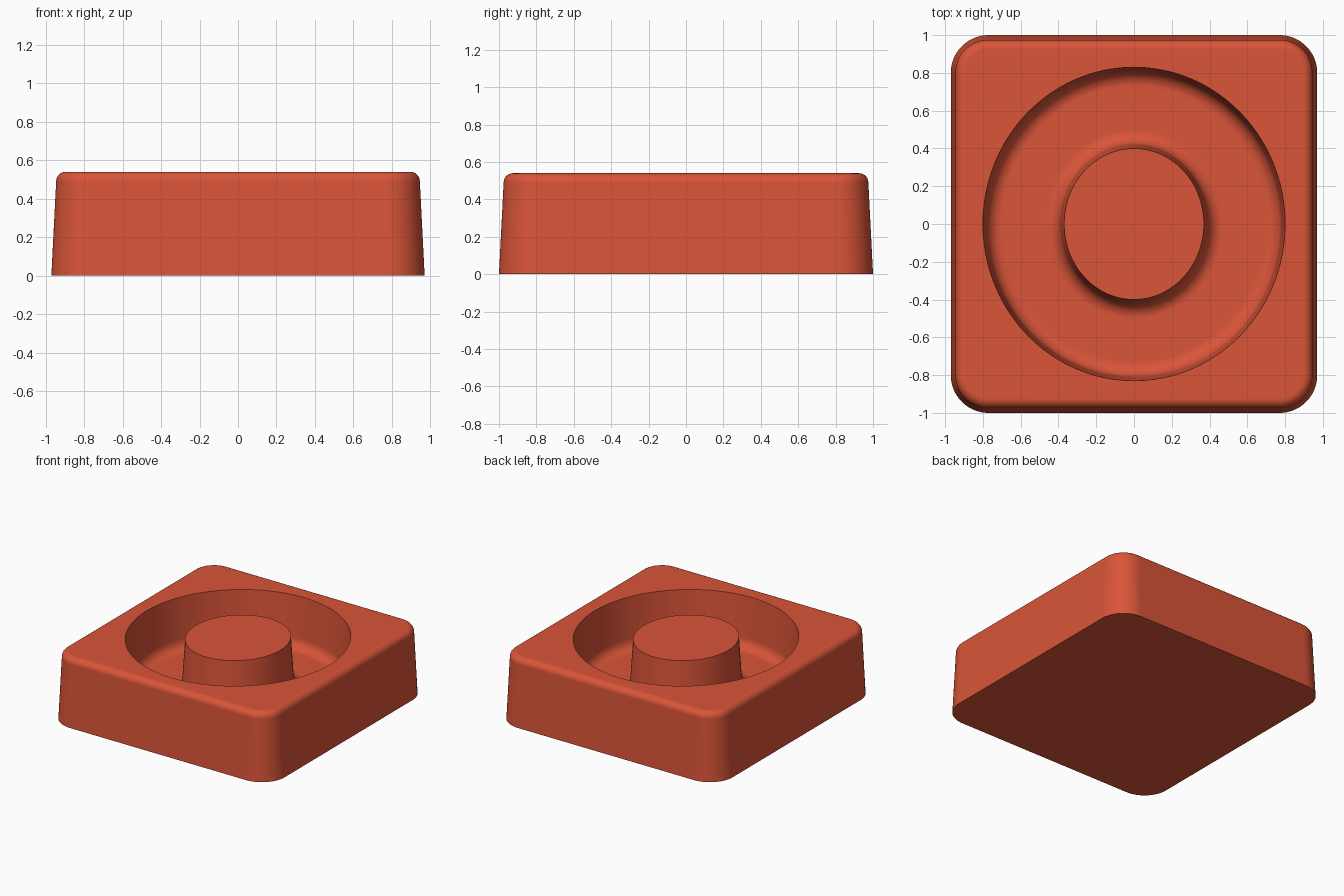
import bpy, bmesh
from math import sin, cos, pi, radians

cube = bpy.data.objects.get("Cube")
if cube:
    bpy.data.objects.remove(cube)

STEPS = 24      # points per quarter turn
HEIGHT = 0.54
FLOOR = 0.14
EDGE = 0.05     # rounding of the outer top edge
FILLET = 0.08   # rounding at the groove floor
CORNER = (0.77, 0.80)   # centres of the rounded block corners
CENTRE = (0, 0)


def ring(bm, centre, rx, ry, z):
    """Rounded rectangle, or an ellipse when the corner centre is zero."""
    verts = []
    for quarter, (sx, sy) in enumerate([(1, 1), (-1, 1), (-1, -1), (1, -1)]):
        for i in range(STEPS + 1):
            a = (quarter + i / STEPS) * pi / 2
            verts.append(bm.verts.new((sx * centre[0] + rx * cos(a),
                                       sy * centre[1] + ry * sin(a), z)))
    return verts


# Profile: centre, x radius, y radius, height, from the base to the island top
profile = [(CORNER, 0.20, 0.20, 0)]

# Tapered sides and rounded top edge
for i in range(9):
    a = i / 8 * pi / 2
    r = 0.175 - EDGE * (1 - cos(a))
    profile.append((CORNER, r, r, HEIGHT - EDGE * (1 - sin(a))))

# Outer groove wall with its fillet
profile.append((CENTRE, 0.80, 0.83, HEIGHT))
for i in range(9):
    a = i / 8 * pi / 2
    inset = 0.02 + FILLET * (1 - cos(a))
    profile.append((CENTRE, 0.80 - inset, 0.83 - inset, FLOOR + FILLET * (1 - sin(a))))

# Island wall with its fillet
for i in range(9):
    a = (1 - i / 8) * pi / 2
    flare = 0.02 + FILLET * (1 - cos(a))
    profile.append((CENTRE, 0.37 + flare, 0.40 + flare, FLOOR + FILLET * (1 - sin(a))))
profile.append((CENTRE, 0.37, 0.40, HEIGHT))

# Skin the rings and cap both ends
bm = bmesh.new()
rings = [ring(bm, *p) for p in profile]
count = len(rings[0])
for low, high in zip(rings, rings[1:]):
    for i in range(count):
        j = (i + 1) % count
        bm.faces.new((low[i], low[j], high[j], high[i]))
bm.faces.new(rings[0][::-1])
bm.faces.new(rings[-1])
bmesh.ops.remove_doubles(bm, verts=bm.verts[:], dist=0.0001)
bmesh.ops.recalc_face_normals(bm, faces=bm.faces[:])

mesh = bpy.data.meshes.new("grooved_block")
bm.to_mesh(mesh)
bm.free()
block = bpy.data.objects.new("grooved_block", mesh)
bpy.context.collection.objects.link(block)

# Single colour
red = bpy.data.materials.new("warm_red")
red.use_nodes = True
colour = (0.70, 0.09, 0.04, 1)
red.diffuse_color = colour
red.node_tree.nodes["Principled BSDF"].inputs["Base Color"].default_value = colour
mesh.materials.append(red)

# Smooth curves, crisp rims
bpy.ops.object.select_all(action="DESELECT")
block.select_set(True)
bpy.context.view_layer.objects.active = block
bpy.ops.object.shade_smooth_by_angle(angle=radians(35))
weighted = block.modifiers.new("flat_face_normals", "WEIGHTED_NORMAL")
weighted.keep_sharp = True
